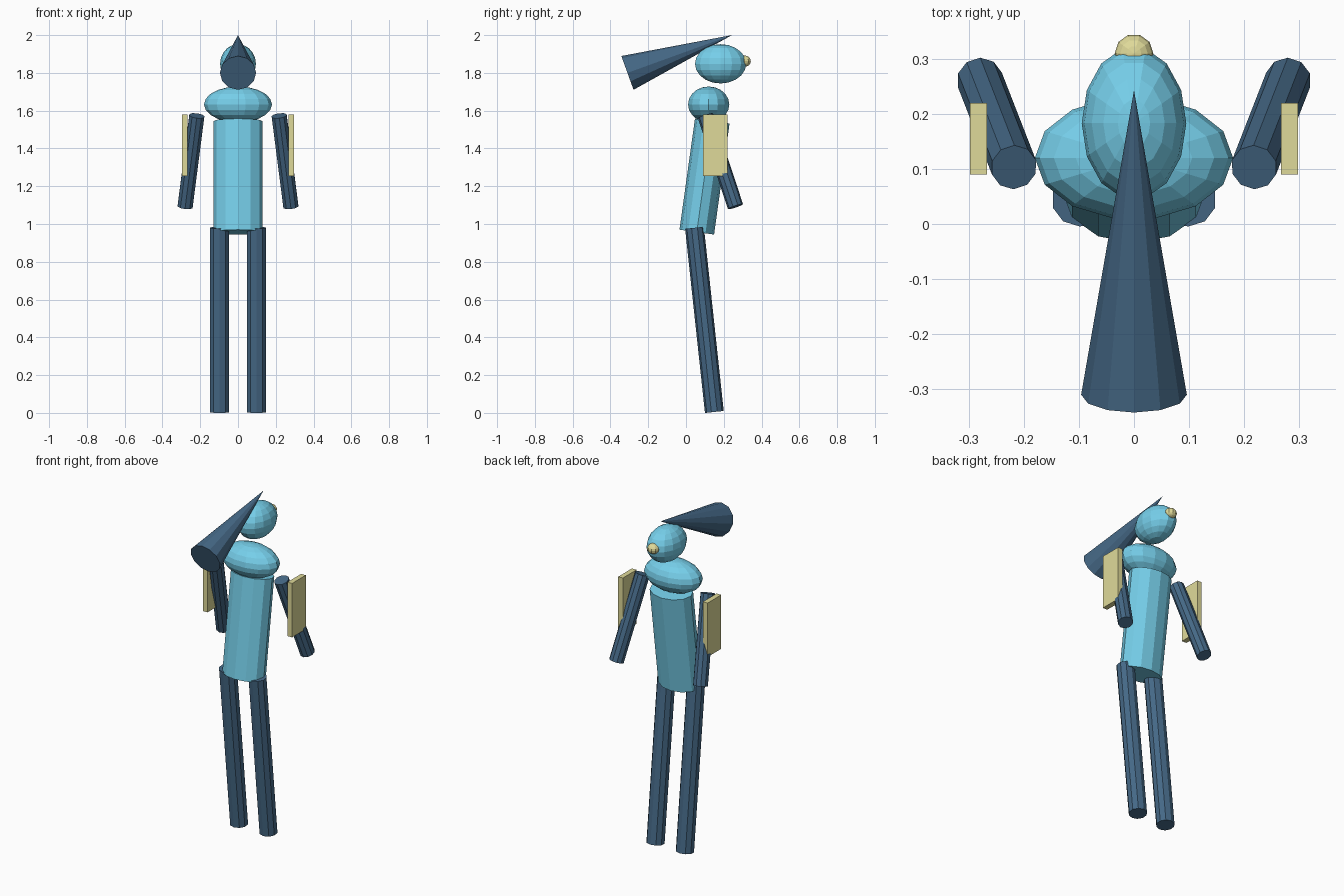
import bpy, bmesh, math
from mathutils import Matrix, Vector

if "Cube" in bpy.data.objects:
    bpy.data.objects.remove(bpy.data.objects["Cube"])


def material(name, rgb):
    m = bpy.data.materials.new(name)
    m.diffuse_color = (*rgb, 1)
    m.use_nodes = True
    m.node_tree.nodes["Principled BSDF"].inputs["Base Color"].default_value = m.diffuse_color
    return m


LIGHT = material("light_blue", (0.18, 0.62, 0.82))
DARK = material("dark_blue", (0.06, 0.14, 0.24))
CREAM = material("cream", (0.74, 0.70, 0.32))


def finish(name, bm, mat, matrix):
    bmesh.ops.transform(bm, matrix=matrix, verts=bm.verts)
    bmesh.ops.recalc_face_normals(bm, faces=bm.faces)
    me = bpy.data.meshes.new(name)
    bm.to_mesh(me)
    bm.free()
    me.materials.append(mat)
    ob = bpy.data.objects.new(name, me)
    bpy.context.collection.objects.link(ob)


def ellipsoid(name, centre, radii, mat, seg=14, rings=10):
    bm = bmesh.new()
    bmesh.ops.create_uvsphere(bm, u_segments=seg, v_segments=rings, radius=1)
    spin = Matrix.Rotation(math.pi / 2, 4, 'Z')
    finish(name, bm, mat, Matrix.Translation(centre) @ Matrix.Diagonal((*radii, 1)) @ spin)


def rod(name, a, b, rx, ry, mat, sides=10, tip=1):
    """Elliptical cylinder or cone from a to b."""
    a, b = Vector(a), Vector(b)
    d = b - a
    bm = bmesh.new()
    bmesh.ops.create_cone(bm, cap_ends=True, segments=sides,
                          radius1=1, radius2=tip, depth=1)
    bmesh.ops.remove_doubles(bm, verts=bm.verts, dist=1e-5)
    rot = Vector((0, 0, 1)).rotation_difference(d).to_matrix().to_4x4()
    finish(name, bm, mat, Matrix.Translation((a + b) / 2) @ rot
           @ Matrix.Diagonal((rx, ry, d.length, 1)))


def box(name, centre, size, mat):
    bm = bmesh.new()
    bmesh.ops.create_cube(bm, size=1)
    finish(name, bm, mat, Matrix.Translation(centre) @ Matrix.Diagonal((*size, 1)))


# Head, nose and swept-back cone
ellipsoid("head", (0, 0.183, 1.848), (0.095, 0.139, 0.104), LIGHT)
ellipsoid("nose", (0, 0.31, 1.862), (0.035, 0.035, 0.03), CREAM, 10, 8)
rod("head_cone", (0, -0.31, 1.80), (0, 0.243, 2.0), 0.096, 0.095, DARK, 12, 0)

# Leaning torso with wide shoulders
ellipsoid("shoulders", (0, 0.12, 1.633), (0.18, 0.112, 0.095), LIGHT)
rod("torso", (0, 0.057, 0.957), (0, 0.139, 1.545), 0.13, 0.0925, LIGHT, 12)

# Paired limbs and arm plates
for side, s in (("left", -1), ("right", 1)):
    rod(side + "_leg", (s * 0.098, 0.15, 0.005), (s * 0.098, 0.045, 0.98),
        0.052, 0.05, DARK)
    rod(side + "_arm", (s * 0.28, 0.262, 1.092), (s * 0.218, 0.103, 1.573),
        0.042, 0.042, DARK)
    box(side + "_arm_plate", (s * 0.282, 0.155, 1.416), (0.031, 0.13, 0.325), CREAM)
